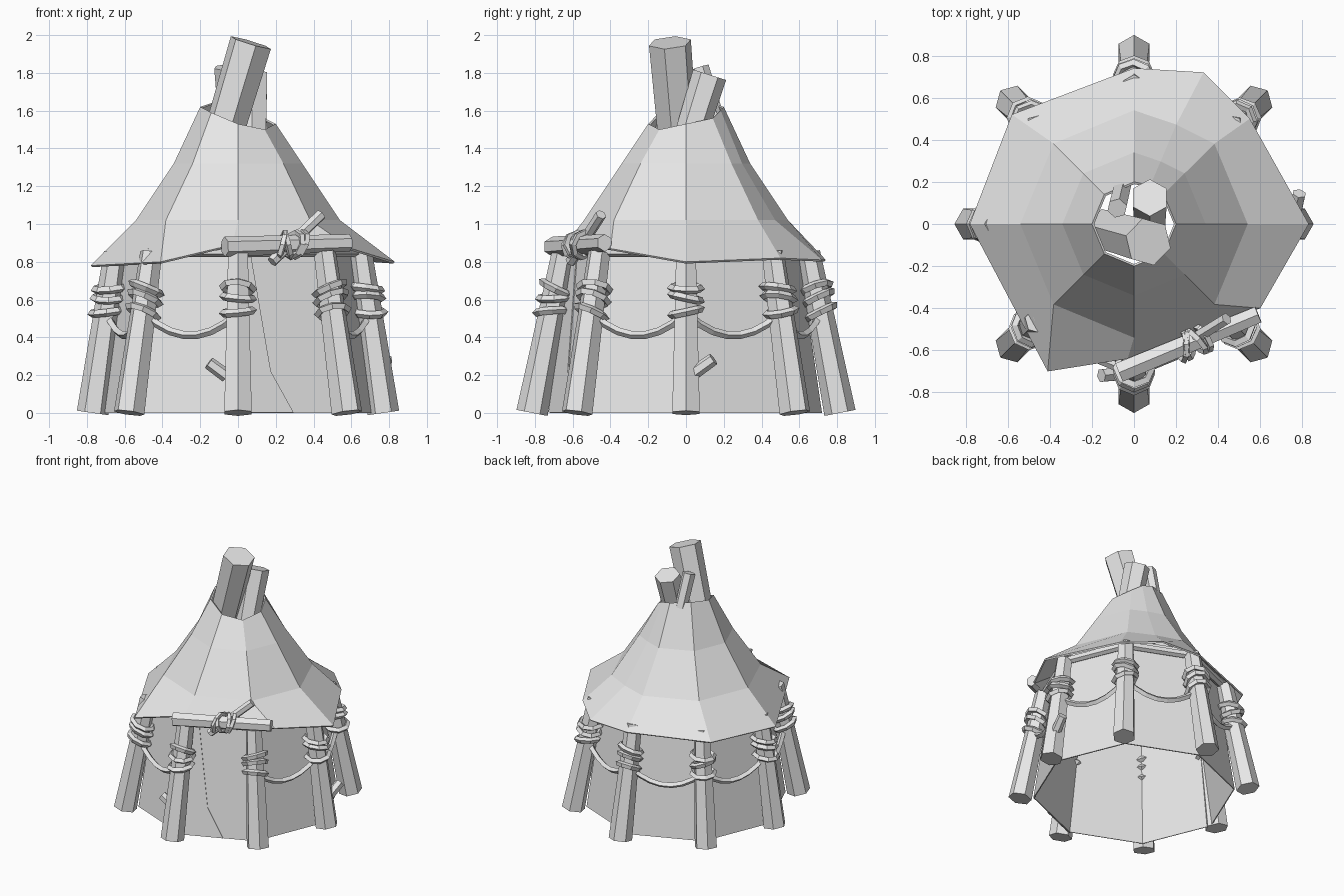
import bpy, bmesh, random
from math import sin, cos, pi, radians
from mathutils import Vector

random.seed(4)
if "Cube" in bpy.data.objects:
    bpy.data.objects.remove(bpy.data.objects["Cube"])

grey = bpy.data.materials.new("plain_grey")
grey.use_nodes = True
grey.diffuse_color = (0.8, 0.8, 0.8, 1)
grey.node_tree.nodes["Principled BSDF"].inputs["Base Color"].default_value = (0.8, 0.8, 0.8, 1)


def add(name, mesh):
    mesh.materials.clear()
    mesh.materials.append(grey)
    ob = bpy.data.objects.new(name, mesh)
    bpy.context.collection.objects.link(ob)
    return ob


def pole(name, a, b, r_a, r_b):
    """Six-sided tapered pole between two points."""
    a, b = Vector(a), Vector(b)
    bm = bmesh.new()
    bmesh.ops.create_cone(bm, cap_ends=True, segments=6, radius1=r_a, radius2=r_b, depth=(b - a).length)
    turn = (b - a).to_track_quat('Z', 'Y').to_matrix().to_4x4()
    turn.translation = (a + b) / 2
    bm.transform(turn)
    mesh = bpy.data.meshes.new(name)
    bm.to_mesh(mesh)
    bm.free()
    return add(name, mesh)


def rope(name, points, thick, closed=False):
    """Faceted rope along a path."""
    curve = bpy.data.curves.new(name, 'CURVE')
    curve.dimensions = '3D'
    curve.bevel_depth = thick
    curve.bevel_resolution = 0
    curve.use_fill_caps = True
    spline = curve.splines.new('POLY')
    spline.points.add(len(points) - 1)
    for p, co in zip(spline.points, points):
        p.co = (*co, 1)
    spline.use_cyclic_u = closed
    temp = bpy.data.objects.new(name, curve)
    bpy.context.collection.objects.link(temp)
    bpy.context.view_layer.update()
    mesh = bpy.data.meshes.new_from_object(temp.evaluated_get(bpy.context.evaluated_depsgraph_get()))
    bpy.data.objects.remove(temp)
    for f in mesh.polygons:
        f.use_smooth = False
    return add(name, mesh)


def ring(name, centre, axis, radius, thick, tilt):
    """Tilted loop of rope around an axis."""
    q = Vector(axis).to_track_quat('Z', 'Y')
    phase = random.uniform(0, 2 * pi)
    pts = [Vector(centre) + q @ Vector((radius * cos(t), radius * sin(t), tilt * cos(t + phase)))
           for t in (k * pi / 4 for k in range(8))]
    return rope(name, pts, thick, True)


def sheet(name, rows, closed, thick):
    """Skin rows of points into a thin cloth."""
    bm = bmesh.new()
    vs = [[bm.verts.new(p) for p in row] for row in rows]
    n = len(rows[0])
    for low, high in zip(vs, vs[1:]):
        for i in range(n if closed else n - 1):
            j = (i + 1) % n
            bm.faces.new((low[i], low[j], high[j], high[i]))
    mesh = bpy.data.meshes.new(name)
    bm.to_mesh(mesh)
    bm.free()
    ob = add(name, mesh)
    mod = ob.modifiers.new("thickness", 'SOLIDIFY')
    mod.thickness = thick
    return ob


def polar(angle, r, z):
    return Vector((r * cos(radians(angle)), r * sin(radians(angle)), z))


# Roof: outer rim point and collar height for each ridge
ridges = [(0, (.83, 0, .80), 1.53), (45, (.55, .50, .82), 1.56), (67, (.33, .72, .81), 1.6),
          (90, (0, .74, .81), 1.62), (135, (-.58, .52, .80), 1.64), (180, (-.78, 0, .78), 1.62),
          (225, (-.41, -.70, .80), 1.59), (270, (-.03, -.64, .89), 1.53), (315, (.60, -.40, .87), 1.50)]
rim = [Vector(p) for _, p, _ in ridges]
rows = [rim]
for r, z in ((.54, 1.02), (.34, 1.32)):
    rows.append([polar(a, r * (.95 if a == 67 else 1), z) for a, _, _ in ridges])
rows.append([polar(a, .2, top) for a, _, top in ridges])
sheet("roof_cloth", rows, True, 0.012)

# Cloth wall
WALL_LOW, WALL_HIGH, WALL_TOP = .72, .585, .93
sheet("wall_cloth", [[polar(i * 45, WALL_LOW, 0) for i in range(8)],
                     [polar(i * 45, WALL_HIGH, WALL_TOP) for i in range(8)]], True, 0.008)


def on_door(x, z):
    """Point just in front of the doorway wall at a given x and height."""
    r = WALL_LOW + (WALL_HIGH - WALL_LOW) * z / WALL_TOP
    left, right = polar(270, r, z), polar(315, r, z)
    return left.lerp(right, x / right.x) + Vector((.004, -.009, 0))


# Overlapping door flap with a bent edge
sheet("door_flap", [[on_door(0, z), on_door(x, z)] for x, z in ((.29, .003), (.17, .22), (.06, .86))],
      False, 0.006)

# Leaning posts with rope bindings
POST_TOP = .85


def post_axis(i, z):
    base = .77 if i in (0, 4) else .815
    return polar(i * 45, base + (.65 - base) * z / POST_TOP, z)


for i in range(8):
    pole(f"post_{i}", post_axis(i, 0), post_axis(i, POST_TOP), .084, .06)
    axis = post_axis(i, 1) - post_axis(i, 0)
    for k, z in enumerate((.66, .61, .535)):
        ring(f"post_binding_{i}_{k}", post_axis(i, z), axis, .08, .021, .022)
    # Rails under the eaves
    pole(f"eave_rail_{i}", polar(i * 45, .635, .855), polar(i * 45 + 45, .635, .855), .03, .03)
    # Sagging ropes on every side but the doorway
    if i != 6:
        a, b = post_axis(i, .53), post_axis((i + 1) % 8, .53)
        path = []
        for k in range(8):
            t = k / 7
            p = a.lerp(b, t)
            p.z -= .12 * (1 - (2 * t - 1) ** 2)
            path.append(p)
        rope(f"hanging_rope_{i}", path, .021)

# Small pegs beside two posts
pole("front_peg", (-.06, -.71, .195), (-.155, -.72, .265), .036, .034)
pole("side_peg", (.76, .04, .21), (.785, .145, .285), .036, .034)

# Door beam, its cross stick and binding
beam_a, beam_b = Vector((-.07, -.705, .88)), Vector((.59, -.43, .90))
pole("door_beam", beam_a, beam_b, .054, .046)
pole("cross_stick", (.18, -.61, .80), (.44, -.45, 1.05), .03, .03)
for k in range(4):
    ring(f"beam_binding_{k}", beam_a.lerp(beam_b, .46 + .045 * k), beam_b - beam_a, .066, .017, .03)

# Roof poles poking through the collar
pole("large_roof_pole", (-.13, -.03, 1.30), (.068, -.085, 1.96), .105, .115)
pole("middle_roof_pole", (.075, -.03, 1.30), (.075, .125, 1.79), .08, .092)
pole("thin_roof_pole", (-.05, .20, 1.42), (-.08, .075, 1.83), .045, .048)
